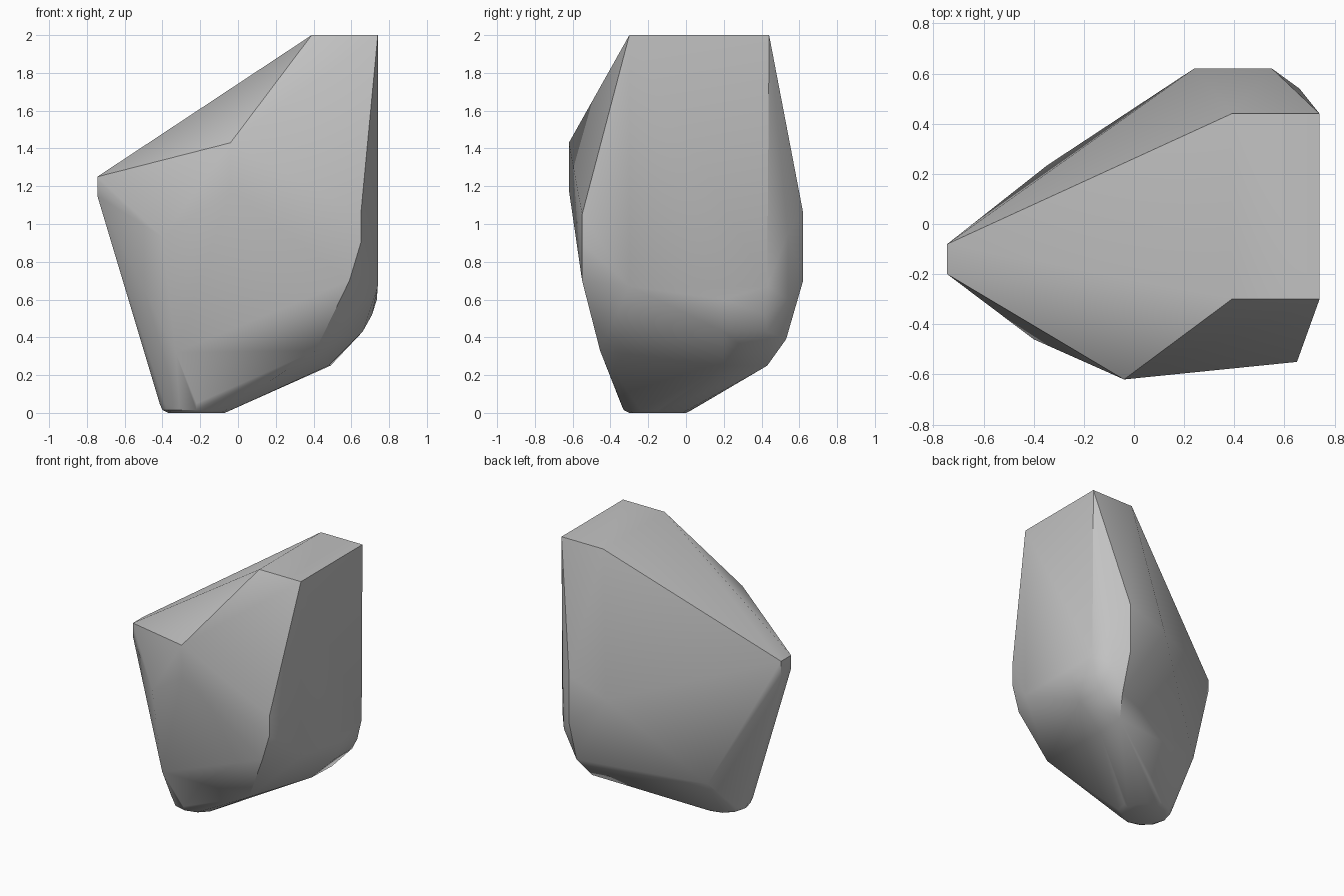
import bpy, bmesh, math

cube = bpy.data.objects.get("Cube")
if cube:
    bpy.data.objects.remove(cube, do_unlink=True)

# Single stone material
stone = bpy.data.materials.new("stone_grey")
stone.use_nodes = True
colour = (0.54, 0.54, 0.54, 1)
stone.diffuse_color = colour
bsdf = next(n for n in stone.node_tree.nodes if n.type == 'BSDF_PRINCIPLED')
bsdf.inputs["Base Color"].default_value = colour
bsdf.inputs["Roughness"].default_value = 0.8

# Flat summit and the narrow tip its slope runs down to
top = [(0.39, -0.30, 2), (0.74, -0.30, 2), (0.74, 0.44, 2), (0.39, 0.44, 2)]
tip = [(-0.745, y, z) for y in (-0.20, -0.08) for z in (1.15, 1.25)]

# Front ridge and its lower corners
front = [(-0.04, -0.62, 1.43), (-0.04, -0.62, 1.18), (-0.40, -0.46, 0.93),
         (-0.33, -0.44, 0.32), (0.41, -0.455, 0.33),
         (0.65, -0.55, 1.05), (0.65, -0.55, 0.90), (0.59, -0.55, 0.70)]

# Flat side wall, rounded under its rear half
side = [(0.74, -0.30, 0.67), (0.735, 0.20, 0.60), (0.74, 0.43, 0.67),
        (0.71, 0.20, 0.52), (0.71, 0.42, 0.52), (0.66, 0.20, 0.43),
        (0.66, 0.43, 0.43), (0.49, 0.43, 0.25), (0.48, 0.20, 0.25),
        (0.43, -0.27, 0.32)]

# Back bulge and the low corner behind the foot
back = [(0.24, 0.62, 0.96), (0.55, 0.62, 1.06), (0.55, 0.62, 0.70),
        (0.66, 0.54, 0.95), (0.65, 0.54, 0.60), (0.55, 0.53, 0.39),
        (-0.345, 0.235, 0.33)]

# Small rounded foot made of stacked rings
foot = []
for radius, z in ((0.15, 0.0), (0.18, 0.015), (0.195, 0.05)):
    for i in range(12):
        a = math.tau * i / 12
        foot.append((-0.22 + radius * math.cos(a), -0.15 + radius * math.sin(a), z))

# Wrap all corners in one skin
bm = bmesh.new()
for co in top + tip + front + side + back + foot:
    bm.verts.new(co)
hull = bmesh.ops.convex_hull(bm, input=bm.verts[:])
loose = list({v for v in hull["geom_interior"] + hull["geom_unused"]
              if isinstance(v, bmesh.types.BMVert)})
bmesh.ops.delete(bm, geom=loose, context='VERTS')
bmesh.ops.dissolve_limit(bm, angle_limit=math.radians(1), verts=bm.verts[:], edges=bm.edges[:])
bmesh.ops.recalc_face_normals(bm, faces=bm.faces[:])

mesh = bpy.data.meshes.new("rock")
bm.to_mesh(mesh)
bm.free()
mesh.materials.append(stone)
rock = bpy.data.objects.new("rock", mesh)
bpy.context.collection.objects.link(rock)

# Smooth worn faces, crisp main edges
bpy.ops.object.select_all(action='DESELECT')
rock.select_set(True)
bpy.context.view_layer.objects.active = rock
bpy.ops.object.shade_smooth_by_angle(angle=math.radians(36))
